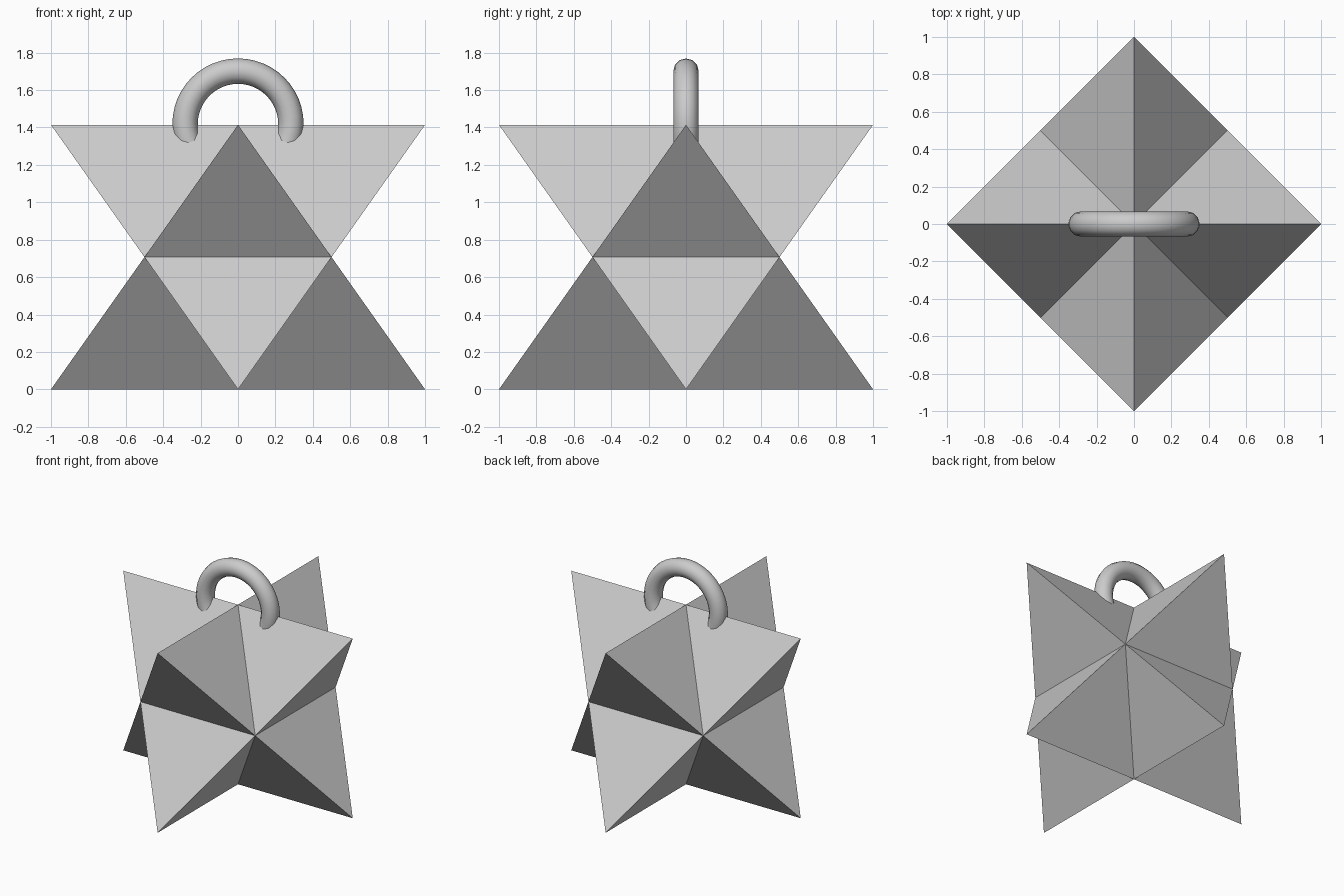
import bpy, bmesh, math
from mathutils import Matrix, Vector

cube = bpy.data.objects.get("Cube")
if cube:
    bpy.data.objects.remove(cube, do_unlink=True)

HALF = math.sqrt(0.5)  # half the side of the enclosing cube

grey = bpy.data.materials.new("light grey")
grey.use_nodes = True
color = (0.6, 0.6, 0.6, 1)
grey.diffuse_color = color
grey.node_tree.nodes["Principled BSDF"].inputs["Base Color"].default_value = color

# Eight-pointed star: one three-sided spike per octant, tips on the cube corners
bm = bmesh.new()
for sx in (-1, 1):
    for sy in (-1, 1):
        for sz in (-1, 1):
            signs = Vector((sx, sy, sz)) * HALF
            tip = bm.verts.new(signs)
            base = [bm.verts.new([signs[i] if i == axis else 0 for i in range(3)])
                    for axis in range(3)]
            for i in range(3):
                bm.faces.new((tip, base[i], base[(i + 1) % 3]))
bmesh.ops.remove_doubles(bm, verts=bm.verts, dist=0.001)
bmesh.ops.recalc_face_normals(bm, faces=bm.faces)
bm.transform(Matrix.Translation((0, 0, HALF)) @ Matrix.Rotation(math.pi / 4, 4, "Z"))
mesh = bpy.data.meshes.new("star_body")
bm.to_mesh(mesh)
bm.free()
star = bpy.data.objects.new("star_body", mesh)
bpy.context.collection.objects.link(star)
mesh.materials.append(grey)

# Hanging ring, its lower half sunk into the star
bpy.ops.mesh.primitive_torus_add(major_radius=0.283, minor_radius=0.068,
                                 major_segments=48, minor_segments=12,
                                 location=(0, 0, 2 * HALF + 0.004),
                                 rotation=(math.pi / 2, 0, 0))
ring = bpy.context.object
ring.name = "hanging_ring"
ring.data.materials.append(grey)
bpy.ops.object.shade_smooth_by_angle(angle=math.radians(40))
